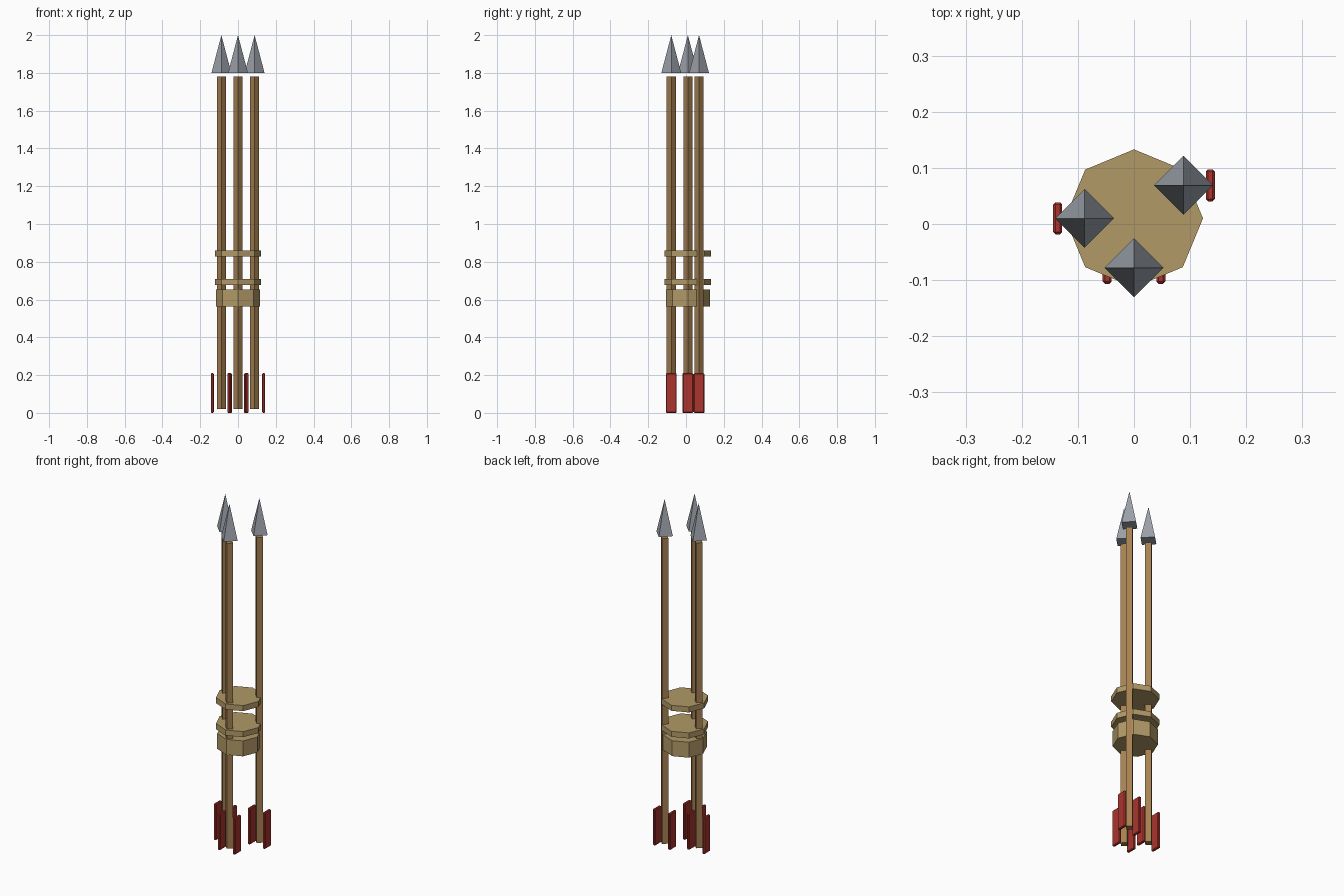
import bpy
import bmesh
from mathutils import Matrix

cube = bpy.data.objects.get("Cube")
if cube:
    bpy.data.objects.remove(cube, do_unlink=True)


def make_material(name, rgb):
    mat = bpy.data.materials.new(name)
    mat.use_nodes = True
    color = (*rgb, 1)
    mat.diffuse_color = color
    mat.node_tree.nodes["Principled BSDF"].inputs["Base Color"].default_value = color
    return mat


wood = make_material("brown wood", (0.38, 0.22, 0.085))
steel = make_material("grey steel", (0.33, 0.36, 0.40))
rope = make_material("tan rope", (0.44, 0.32, 0.135))
feather = make_material("red feather", (0.41, 0.035, 0.027))


def add_object(name, bm, mat):
    bmesh.ops.recalc_face_normals(bm, faces=bm.faces)
    mesh = bpy.data.meshes.new(name)
    bm.to_mesh(mesh)
    bm.free()
    mesh.materials.append(mat)
    obj = bpy.data.objects.new(name, mesh)
    bpy.context.collection.objects.link(obj)
    return obj


def prism(name, x, y, bottom, top, r_bottom, r_top, sides, mat):
    """Upright faceted cylinder or cone with a corner on each axis."""
    bm = bmesh.new()
    place = Matrix.Translation((x, y, (bottom + top) / 2))
    bmesh.ops.create_cone(bm, cap_ends=True, segments=sides, radius1=r_bottom,
                          radius2=r_top, depth=top - bottom, matrix=place)
    bmesh.ops.remove_doubles(bm, verts=bm.verts, dist=0.0001)
    return add_object(name, bm, mat)


def plate(name, x, y, bottom, top, thick, width, mat):
    """Thin upright plate with softened edges."""
    bm = bmesh.new()
    place = Matrix.Translation((x, y, (bottom + top) / 2))
    size = Matrix.Diagonal((thick, width, top - bottom, 1))
    bmesh.ops.create_cube(bm, size=1, matrix=place @ size)
    bmesh.ops.bevel(bm, geom=bm.edges[:], offset=0.004, segments=1,
                    affect='EDGES')
    return add_object(name, bm, mat)


# Three arrows, each with a shaft, a pointed head and two fletchings
arrows = {"right": (-0.088, 0.01), "front": (0, -0.078), "left": (0.088, 0.069)}
for side, (x, y) in arrows.items():
    prism(f"{side}_arrow_shaft", x, y, 0.02, 1.78, 0.024, 0.024, 4, wood)
    prism(f"{side}_arrow_head", x, y, 1.8, 2.0, 0.0525, 0, 4, steel)
    for label, sign in (("right", -1), ("left", 1)):
        plate(f"{side}_arrow_{label}_fletching", x + sign * 0.048, y,
              0, 0.21, 0.016, 0.057, feather)

# Binding discs around the bundle
discs = [("wide_binding", 0.563, 0.652, 0.116),
         ("lower_binding", 0.677, 0.709, 0.123),
         ("upper_binding", 0.827, 0.859, 0.123)]
for name, bottom, top, radius in discs:
    prism(name, 0, 0.01, bottom, top, radius, radius, 8, rope)
